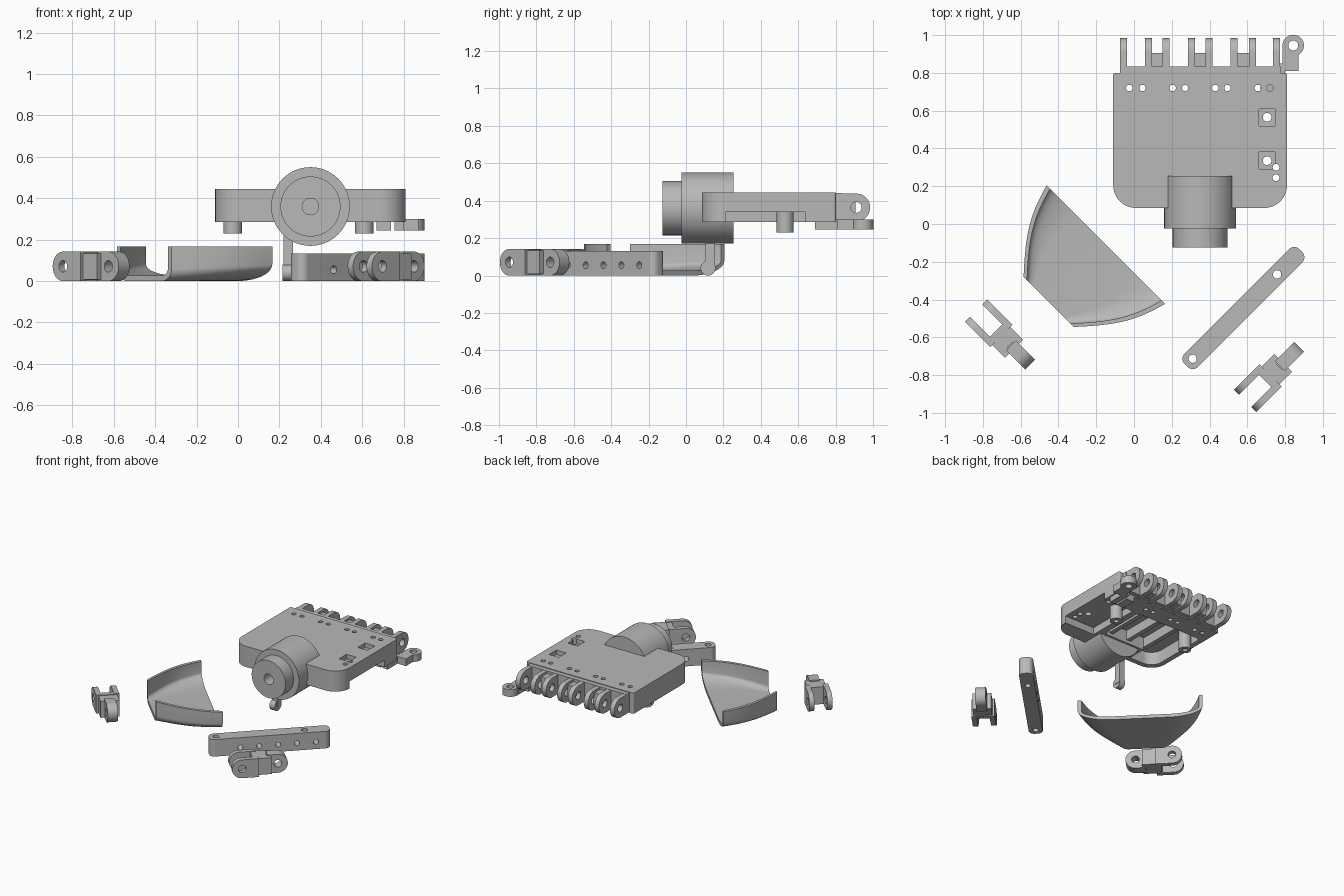
import bpy, bmesh, math
from mathutils import Matrix, Vector

if "Cube" in bpy.data.objects:
    bpy.data.objects.remove(bpy.data.objects["Cube"])

grey = bpy.data.materials.new("plain grey")
grey.use_nodes = True
COLOUR = (0.48, 0.48, 0.48, 1)
grey.diffuse_color = COLOUR
grey.node_tree.nodes["Principled BSDF"].inputs["Base Color"].default_value = COLOUR

# Frames that turn a flat outline so that it extrudes along x or y
ALONG_X = Matrix(((0, 0, 1), (1, 0, 0), (0, 1, 0))).to_4x4()
ALONG_Y = Matrix(((0, 1, 0), (0, 0, 1), (1, 0, 0))).to_4x4()
ALONG_Z = Matrix()
parts = []


def finish(name, bm, matrix=ALONG_Z):
    bmesh.ops.recalc_face_normals(bm, faces=bm.faces)
    mesh = bpy.data.meshes.new(name)
    bm.to_mesh(mesh)
    bm.free()
    mesh.transform(matrix)
    mesh.materials.append(grey)
    obj = bpy.data.objects.new(name, mesh)
    bpy.context.collection.objects.link(obj)
    parts.append(obj)
    return obj


def prism(name, outline, lo, hi, matrix=ALONG_Z):
    bm = bmesh.new()
    face = bm.faces.new([bm.verts.new((x, y, lo)) for x, y in outline])
    top = bmesh.ops.extrude_face_region(bm, geom=[face])["geom"]
    verts = [g for g in top if isinstance(g, bmesh.types.BMVert)]
    bmesh.ops.translate(bm, verts=verts, vec=(0, 0, hi - lo))
    return finish(name, bm, matrix)


def rounded(x0, x1, y0, y1, radii=(0, 0, 0, 0), steps=10):
    """Rectangle outline; radii start at the low corner and run anticlockwise."""
    corners = [Vector(p) for p in ((x0, y0), (x1, y0), (x1, y1), (x0, y1))]
    pts = []
    for i, (p, r) in enumerate(zip(corners, radii)):
        if r == 0:
            pts.append(p)
            continue
        back = (corners[i - 1] - p).normalized()
        ahead = (corners[(i + 1) % 4] - p).normalized()
        c = p + r * (back + ahead)
        for k in range(steps + 1):
            a = k / steps * math.pi / 2
            pts.append(c - r * (ahead * math.cos(a) + back * math.sin(a)))
    return pts


def box(name, x, y, z, matrix=ALONG_Z):
    return prism(name, rounded(*x, *y), *z, matrix)


def cyl(name, a, b, r, lo, hi, matrix=ALONG_Z, n=32):
    pts = [(a + r * math.cos(math.tau * i / n), b + r * math.sin(math.tau * i / n)) for i in range(n)]
    return prism(name, pts, lo, hi, matrix)


def cut(obj, *cutters):
    bpy.context.view_layer.objects.active = obj
    for c in cutters:
        mod = obj.modifiers.new("cut", "BOOLEAN")
        mod.operation, mod.solver, mod.object = "DIFFERENCE", "EXACT", c
        bpy.ops.object.modifier_apply(modifier=mod.name)
        parts.remove(c)
        bpy.data.objects.remove(c)


# Palm body: rounded plate, hollowed from below
palm = prism("palm", rounded(-0.11, 0.81, 0.085, 0.80, (0.12, 0.12, 0.01, 0.01)), 0.285, 0.445)
cut(palm,
    prism("pocket", rounded(-0.07, 0.5, 0.27, 0.64, (0.03,) * 4), 0.2, 0.385),
    prism("corner_pocket", rounded(-0.07, 0.14, 0.125, 0.4, (0.09, 0, 0, 0)), 0.2, 0.385),
    box("side_step", (0.55, 0.9), (0.21, 0.64), (0.2, 0.34)))
for x in (-0.025, 0.045, 0.205, 0.27, 0.43, 0.495, 0.655, 0.72):
    cut(palm, cyl("cord_hole", x, 0.72, 0.017, 0.2, 0.5, n=16))
for y in (0.245, 0.30):
    cut(palm, cyl("small_hole", 0.752, y, 0.018, 0.2, 0.5, n=16))
for y in (0.335, 0.565):
    cut(palm, box("square_recess", (0.663, 0.747), (y - 0.045, y + 0.045), (0.41, 0.5)),
        cyl("screw_hole", 0.705, y, 0.023, 0.2, 0.5, n=20))

# Ribs and pegs under the palm
for x in (0.1, 0.26, 0.42):
    box("palm_rib", (x, x + 0.035), (0.26, 0.65), (0.31, 0.40))
for x in (-0.025, 0.61):
    peg = cyl("strap_peg", x, 0.53, 0.045, 0.23, 0.40)
    cut(peg, cyl("peg_hole", x, 0.53, 0.018, 0.2, 0.3, n=16))

# Knuckle row
box("knuckle_bar", (-0.075, 0.775), (0.78, 0.835), (0.295, 0.44))
for x in (-0.074, 0.058, 0.151, 0.286, 0.379, 0.511, 0.608, 0.735):
    tab = prism("knuckle_tab", rounded(0.80, 0.984, 0.29, 0.438, (0, 0.073, 0.073, 0)), x, x + 0.037, ALONG_X)
    cut(tab, cyl("pin_hole", 0.91, 0.364, 0.029, x - 0.1, x + 0.1, ALONG_X, 20))
for x in (0.09, 0.318, 0.543):
    box("knuckle_spacer", (x, x + 0.068), (0.81, 0.905), (0.30, 0.42))

# Thumb mount at the rear left corner
box("thumb_foot", (0.785, 0.872), (0.81, 0.93), (0.245, 0.30))
box("thumb_arm", (0.755, 0.80), (0.69, 0.85), (0.245, 0.30))
box("thumb_pad", (0.67, 0.74), (0.69, 0.80), (0.245, 0.29))
ear = cyl("thumb_ear", 0.843, 0.945, 0.057, 0.245, 0.30)
for part in (ear, parts[-4]):
    cut(part, cyl("ear_hole", 0.843, 0.945, 0.026, 0.2, 0.4, n=20))

# Wrist barrel with a stepped front collar
for name, r, lo, hi in (("wrist_barrel", 0.19, -0.025, 0.255), ("wrist_collar", 0.145, -0.125, -0.02)):
    drum = cyl(name, 0.36, 0.35, r, lo, hi, ALONG_Y, 64)
    cut(drum, cyl("axle_hole", 0.36, 0.35, 0.04, -0.2, 0.1, ALONG_Y, 24))

# Hanging post under the palm
box("post", (0.22, 0.265), (0.105, 0.155), (0.03, 0.30))
cyl("post_foot", 0.118, 0.04, 0.04, 0.214, 0.26, ALONG_X, 24)

# Diagonal linkage bar, drilled through top and side
bar = prism("linkage_bar", rounded(-0.335, 0.525, -0.05, 0.05, (0.04,) * 4), 0, 0.132)
for u in (-0.285, 0.347):
    cut(bar, cyl("end_hole", u, 0, 0.022, -0.1, 0.3, n=20))
for i in range(5):
    cut(bar, cyl("side_hole", 0.055, -0.12 + 0.135 * i, 0.019, -0.2, 0.2, ALONG_Y, 16))
TURN = Matrix.Rotation(math.radians(45), 4, "Z")
bar.data.transform(Matrix.Translation((0.512, -0.512, 0)) @ TURN)


# Finger links: fork at one end, single eye at the other
def finger_link(side, x, y, angle):
    start = len(parts)

    def eye_plate(name, outline, hole, lo, hi):
        swap = Matrix(((1, 0, 0), (0, 0, -1), (0, 1, 0))).to_4x4()
        plate = prism(side + name, outline, lo, hi, swap)
        cut(plate, cyl("hole", hole, 0.071, 0.028, -0.2, 0.2, swap, 20))
    prong = rounded(0, 0.19, 0, 0.142, (0.07, 0, 0, 0.07))
    eye_plate("_prong", prong, 0.071, -0.083, -0.046)
    eye_plate("_prong", prong, 0.071, 0.046, 0.083)
    eye_plate("_eye", rounded(0.26, 0.405, 0, 0.142, (0, 0.07, 0.07, 0)), 0.334, -0.037, 0.037)
    box(side + "_bridge", (0.15, 0.19), (-0.05, 0.05), (0.004, 0.138))
    body = box(side + "_link_body", (0.185, 0.285), (-0.067, 0.067), (0.008, 0.134))
    cut(body, box("cord_slot", (0.255, 0.4), (-0.02, 0.02), (0.1, 0.2)))
    place = Matrix.Translation((x, y, 0)) @ Matrix.Rotation(math.radians(angle), 4, "Z")
    for p in parts[start:]:
        p.data.transform(place @ Matrix.Translation((-0.2, 0, 0)))


finger_link("left", 0.73, -0.795, 45)
finger_link("right", -0.695, -0.60, -45)


# Forearm guard: a flared trough lofted along its diagonal
def guard_section(t):
    w = 0.187 + 0.257 * t + 0.042 * math.sin(math.pi * t)
    a, b = 0.07 + 0.17 * t, 0.06 + 0.02 * t

    def half(off):
        arc = [math.pi / 2 * k / 10 for k in range(11)]
        return [(w - a + (a - off) * math.sin(q), b - (b - off) * math.cos(q)) for q in arc] + [(w - off, 0.168)]
    outer, inner = half(0), half(0.026)
    right = outer + inner[::-1]
    return right, outer, inner


bm = bmesh.new()
rings = []
STATIONS = 16
for i in range(STATIONS + 1):
    t = i / STATIONS
    _, outer, inner = guard_section(t)
    loop = [(-v, z) for v, z in outer[::-1]] + outer + inner[::-1] + [(-v, z) for v, z in inner]
    rings.append([bm.verts.new((-0.612 + 0.43 * t, v, z)) for v, z in loop])
n = len(rings[0])
for a, b in zip(rings, rings[1:]):
    for k in range(n):
        bm.faces.new((a[k], a[(k + 1) % n], b[(k + 1) % n], b[k]))
for ring in (rings[0], rings[-1]):
    for k in range(n // 2 - 1):
        bm.faces.new((ring[k], ring[k + 1], ring[n - 2 - k], ring[n - 1 - k]))
finish("forearm_guard", bm, TURN @ Matrix.Translation((0, 0.028, 0)))

# Smooth the curved faces, keep edges sharp
bpy.ops.object.select_all(action="DESELECT")
for p in parts:
    p.select_set(True)
bpy.context.view_layer.objects.active = parts[0]
bpy.ops.object.shade_smooth_by_angle(angle=math.radians(30))
